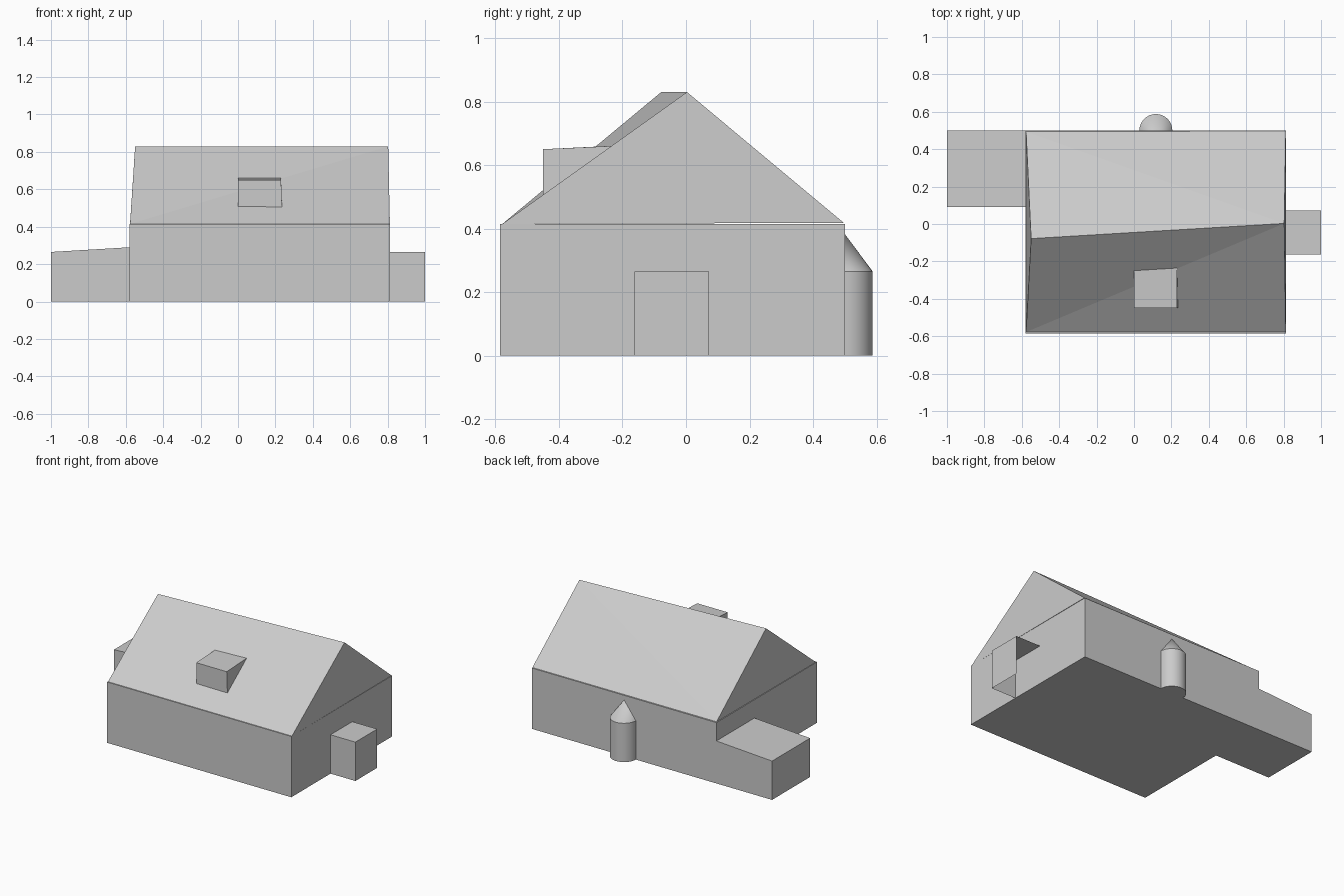
import bpy, bmesh, math

if "Cube" in bpy.data.objects:
    bpy.data.objects.remove(bpy.data.objects["Cube"])


def mesh(name, verts, faces):
    bm = bmesh.new()
    vs = [bm.verts.new(v) for v in verts]
    for f in faces:
        bm.faces.new([vs[i] for i in f])
    bmesh.ops.recalc_face_normals(bm, faces=bm.faces)
    me = bpy.data.meshes.new(name)
    bm.to_mesh(me)
    bm.free()
    ob = bpy.data.objects.new(name, me)
    bpy.context.collection.objects.link(ob)
    return ob


# box faces: bottom, top, front, right, back, left
BOX = [(0, 3, 2, 1), (4, 5, 6, 7), (0, 1, 5, 4), (1, 2, 6, 5), (2, 3, 7, 6), (3, 0, 4, 7)]


def box(name, x0, x1, y0, y1, z_left, z_right, faces=BOX):
    ring = [(x0, y0), (x1, y0), (x1, y1), (x0, y1)]
    tops = [z_left, z_right, z_right, z_left]
    verts = [(x, y, 0) for x, y in ring] + [(x, y, z) for (x, y), z in zip(ring, tops)]
    return mesh(name, verts, faces)


# main walls
box("house_walls", -0.58, 0.812, -0.585, 0.5, 0.415, 0.415)

# roof with a ridge that runs slightly askew
mesh("roof",
     [(-0.577, -0.578, 0.415), (0.812, -0.578, 0.415), (0.812, 0.497, 0.418),
      (-0.577, 0.494, 0.418), (-0.55, -0.078, 0.83), (0.803, 0.003, 0.83)],
     [(0, 1, 5), (0, 5, 4), (2, 3, 5), (3, 4, 5), (1, 2, 5), (3, 0, 4), (0, 3, 2, 1)])

# side annex with sloping top
box("annex", -1.0, -0.58, 0.09, 0.5, 0.265, 0.29)

# porch, open to the back and below
box("porch", 0.812, 1.0, -0.162, 0.073, 0.265, 0.265, BOX[1:4])

# dormer wedge on the front slope
mesh("dormer",
     [(0, -0.45, 0.508), (0.235, -0.45, 0.506), (0, -0.45, 0.65),
      (0.23, -0.45, 0.65), (0, -0.245, 0.66), (0.23, -0.235, 0.66)],
     [(0, 1, 3, 2), (2, 3, 5, 4), (0, 2, 4), (1, 5, 3), (0, 4, 5, 1)])

# half-round turret with a conical cap against the back wall
n, cx, cy, r = 16, 0.117, 0.5, 0.088
arc = [(cx + r * math.cos(math.pi * i / n), cy + r * math.sin(math.pi * i / n)) for i in range(n + 1)]
verts = [(x, y, z) for z in (0, 0.265) for x, y in arc] + [(cx, cy, 0.383)]
m = n + 1
faces = [tuple(range(m))]
for i in range(n):
    faces += [(i, i + 1, m + i + 1, m + i), (m + i, m + i + 1, 2 * m)]
turret = mesh("turret", verts, faces)
bpy.context.view_layer.objects.active = turret
turret.select_set(True)
bpy.ops.object.shade_smooth_by_angle(angle=math.radians(30))
